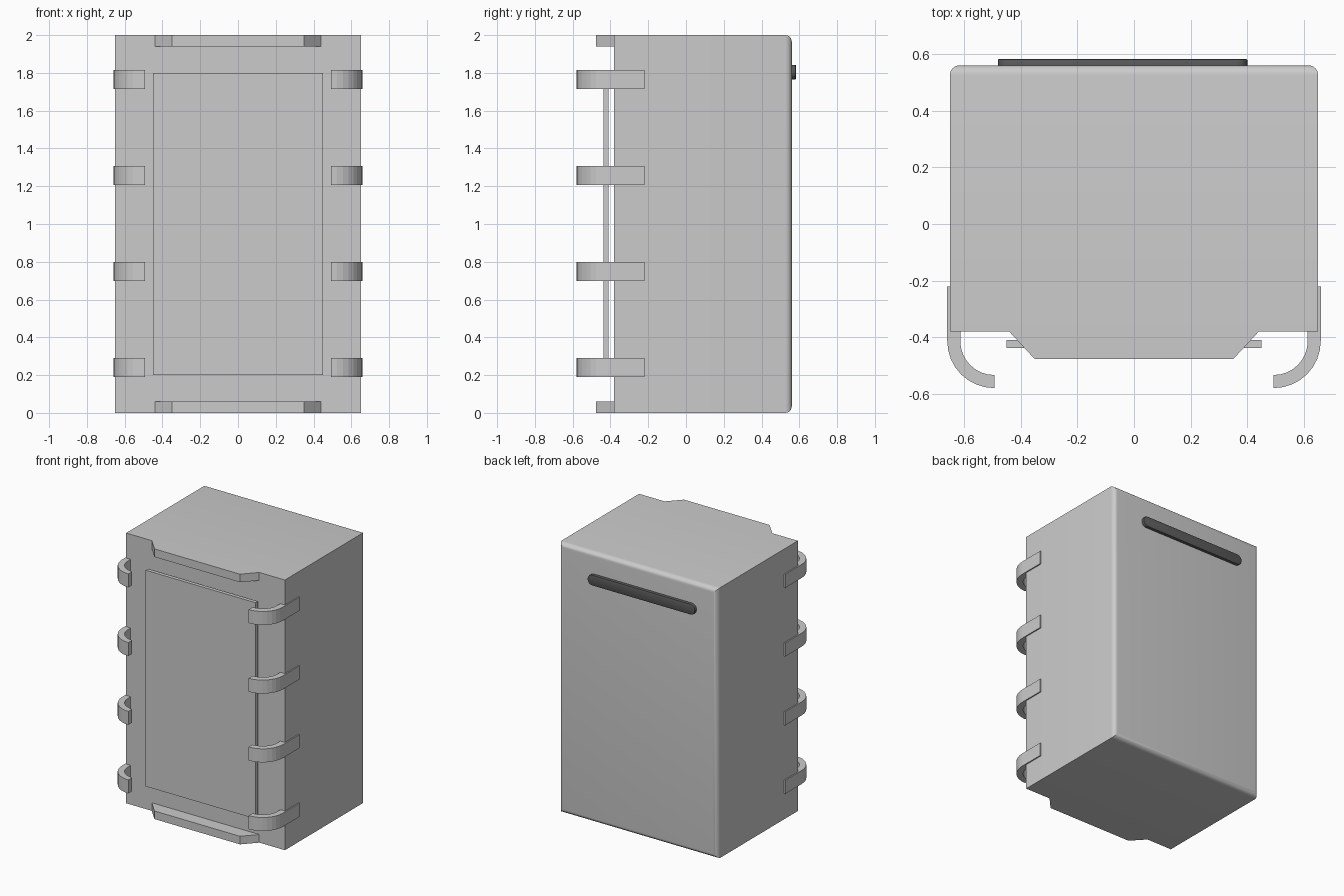
import bpy, bmesh, math

if "Cube" in bpy.data.objects:
    bpy.data.objects.remove(bpy.data.objects["Cube"])


def finish(name, bm, smooth=False, mat=None):
    bmesh.ops.recalc_face_normals(bm, faces=bm.faces)
    me = bpy.data.meshes.new(name)
    bm.to_mesh(me)
    bm.free()
    ob = bpy.data.objects.new(name, me)
    bpy.context.collection.objects.link(ob)
    if mat:
        me.materials.append(mat)
    if smooth:
        bpy.ops.object.select_all(action='DESELECT')
        ob.select_set(True)
        bpy.context.view_layer.objects.active = ob
        bpy.ops.object.shade_smooth_by_angle(angle=math.radians(30))
    return ob


def extrude(points, offset):
    """Closed prism from a list of 3D outline points."""
    bm = bmesh.new()
    face = bm.faces.new([bm.verts.new(p) for p in points])
    new = bmesh.ops.extrude_face_region(bm, geom=[face], use_keep_orig=True)
    verts = [g for g in new["geom"] if isinstance(g, bmesh.types.BMVert)]
    bmesh.ops.translate(bm, verts=verts, vec=offset)
    return bm


def box(x, y0, y1, z0, z1):
    return extrude([(-x, y0, z0), (x, y0, z0), (x, y1, z0), (-x, y1, z0)], (0, 0, z1 - z0))


def bevel_at(bm, y, width, segments):
    """Round every edge lying in the plane of constant y."""
    edges = [e for e in bm.edges if all(abs(v.co.y - y) < 1e-4 for v in e.verts)]
    bmesh.ops.bevel(bm, geom=edges, offset=width, segments=segments, profile=0.5, affect='EDGES')


# Main body, rounded around the back face
body = box(0.65, -0.38, 0.56, 0, 2)
bevel_at(body, 0.56, 0.035, 6)
finish("body", body, smooth=True)

# Chamfered lips at top and bottom of the front
for name, z in (("bottom_lip", 0), ("top_lip", 1.94)):
    outline = [(-0.44, -0.38, z), (-0.35, -0.477, z), (0.35, -0.477, z), (0.44, -0.38, z)]
    finish(name, extrude(outline, (0, 0, 0.06)))

# Front panel held just off the body
finish("front_panel", box(0.45, -0.437, -0.41, 0.2, 1.8))

# Curved hooks, four down each side
cx, cy, r_out, r_in, n = 0.493, -0.413, 0.166, 0.12, 8
arc = [math.radians(-90 * i / n) for i in range(n + 1)]
for side, label in ((-1, "left"), (1, "right")):
    for i, z in enumerate((0.19, 0.698, 1.207, 1.715)):
        pts = [(cx + r_out, -0.22)]
        pts += [(cx + r_out * math.cos(a), cy + r_out * math.sin(a)) for a in arc]
        pts += [(cx + r_in * math.cos(a), cy + r_in * math.sin(a)) for a in reversed(arc)]
        pts += [(cx + r_in, -0.22)]
        finish(f"{label}_hook_{i + 1}", extrude([(side * x, y, z) for x, y in pts], (0, 0, 0.1)))

# Dark pill-shaped bar on the back
dark = bpy.data.materials.new("dark_grey")
dark.diffuse_color = (0.1, 0.1, 0.1, 1)
dark.use_nodes = True
dark.node_tree.nodes["Principled BSDF"].inputs["Base Color"].default_value = dark.diffuse_color
pill, r, zc = [], 0.039, 1.804
for centre, start in ((0.40 - r, -90), (-0.48 + r, 90)):
    for k in range(13):
        a = math.radians(start + 15 * k)
        pill.append((centre + r * math.cos(a), 0.55, zc + r * math.sin(a)))
bar = extrude(pill, (0, 0.032, 0))
bevel_at(bar, 0.582, 0.004, 2)
finish("back_bar", bar, smooth=True, mat=dark)
